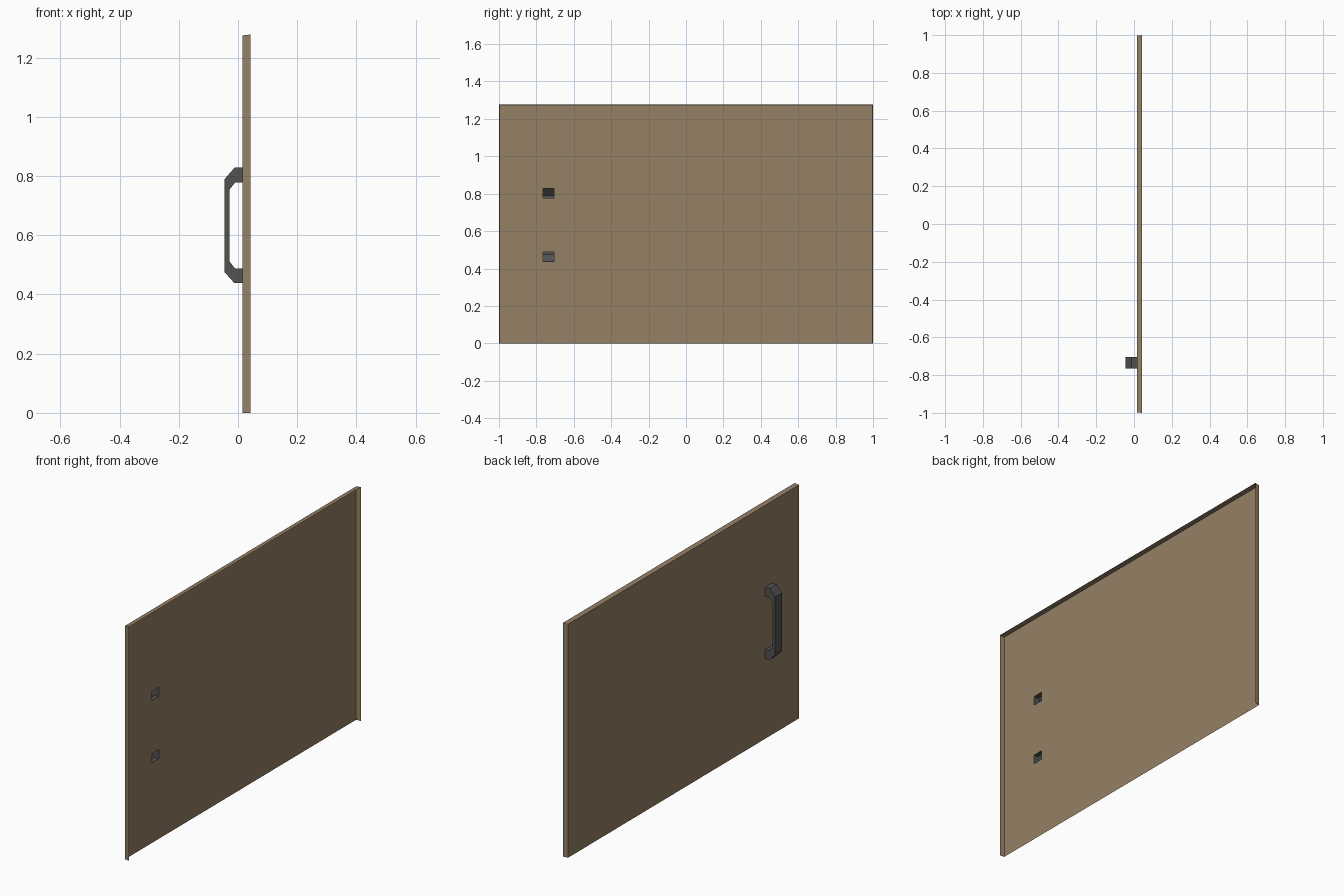
import bpy, bmesh

if "Cube" in bpy.data.objects:
    bpy.data.objects.remove(bpy.data.objects["Cube"])


def material(name, rgb):
    m = bpy.data.materials.new(name)
    m.diffuse_color = (*rgb, 1)
    m.use_nodes = True
    m.node_tree.nodes["Principled BSDF"].inputs["Base Color"].default_value = m.diffuse_color
    return m


def make_object(name, bm, mat, angle):
    bmesh.ops.remove_doubles(bm, verts=bm.verts, dist=1e-5)
    me = bpy.data.meshes.new(name)
    bm.to_mesh(me)
    bm.free()
    me.materials.append(mat)
    ob = bpy.data.objects.new(name, me)
    bpy.context.collection.objects.link(ob)
    bpy.context.view_layer.objects.active = ob
    ob.select_set(True)
    bpy.ops.object.shade_smooth_by_angle(angle=angle)
    ob.select_set(False)
    return ob


def quad(bm, *pts):
    return bm.faces.new([bm.verts.new(p) for p in pts])


tan = material("tan_paint", (0.30, 0.215, 0.13))
grey = material("dark_grey_metal", (0.085, 0.085, 0.085))

X0, X1 = 0.015, 0.042            # front sheet and flange lip
Y, TOP, SPLAY = 0.997, 1.275, 0.003
H0, H1 = -0.765, -0.705          # handle width

# Door sheet, open at the two handle mounts
bm = bmesh.new()
ys = [-Y, H0, H1, Y]
zs = [0, 0.438, 0.488, 0.778, 0.828, 1.2, TOP]
for i in range(3):
    for j in range(6):
        if i == 1 and j in (1, 3):
            continue
        a, b, c, d = ys[i], ys[i + 1], zs[j], zs[j + 1]
        quad(bm, (X0, a, c), (X0, a, d), (X0, b, d), (X0, b, c))

# Folded flanges along the top and both sides, bottom left open
for i in range(3):
    a, b = ys[i], ys[i + 1]
    a2 = a - SPLAY if i == 0 else a
    b2 = b + SPLAY if i == 2 else b
    quad(bm, (X0, a, TOP), (X1, a2, TOP + SPLAY), (X1, b2, TOP + SPLAY), (X0, b, TOP))
for s in (-1, 1):
    for c, d in zip(zs, zs[1:]):
        e = d + SPLAY if d == TOP else d
        p = [(X0, s * Y, c), (X1, s * (Y + SPLAY), c),
             (X1, s * (Y + SPLAY), e), (X0, s * Y, d)]
        quad(bm, *(p if s < 0 else p[::-1]))
make_object("door_panel", bm, tan, 0.6)

# Hollow pull handle, with open ends at the panel
outer = [(X0, 0.828), (-0.012, 0.828), (-0.045, 0.79),
         (-0.045, 0.475), (-0.012, 0.438), (X0, 0.438)]
inner = [(X0, 0.778), (-0.010, 0.778), (-0.028, 0.755),
         (-0.028, 0.511), (-0.010, 0.488), (X0, 0.488)]
bm = bmesh.new()
for k in range(5):
    (ax, az), (bx, bz) = outer[k], outer[k + 1]
    (cx, cz), (dx, dz) = inner[k], inner[k + 1]
    quad(bm, (ax, H0, az), (ax, H1, az), (bx, H1, bz), (bx, H0, bz))
    quad(bm, (cx, H0, cz), (dx, H0, dz), (dx, H1, dz), (cx, H1, cz))
    quad(bm, (ax, H0, az), (bx, H0, bz), (dx, H0, dz), (cx, H0, cz))
    quad(bm, (ax, H1, az), (cx, H1, cz), (dx, H1, dz), (bx, H1, bz))
make_object("pull_handle", bm, grey, 0.3)
